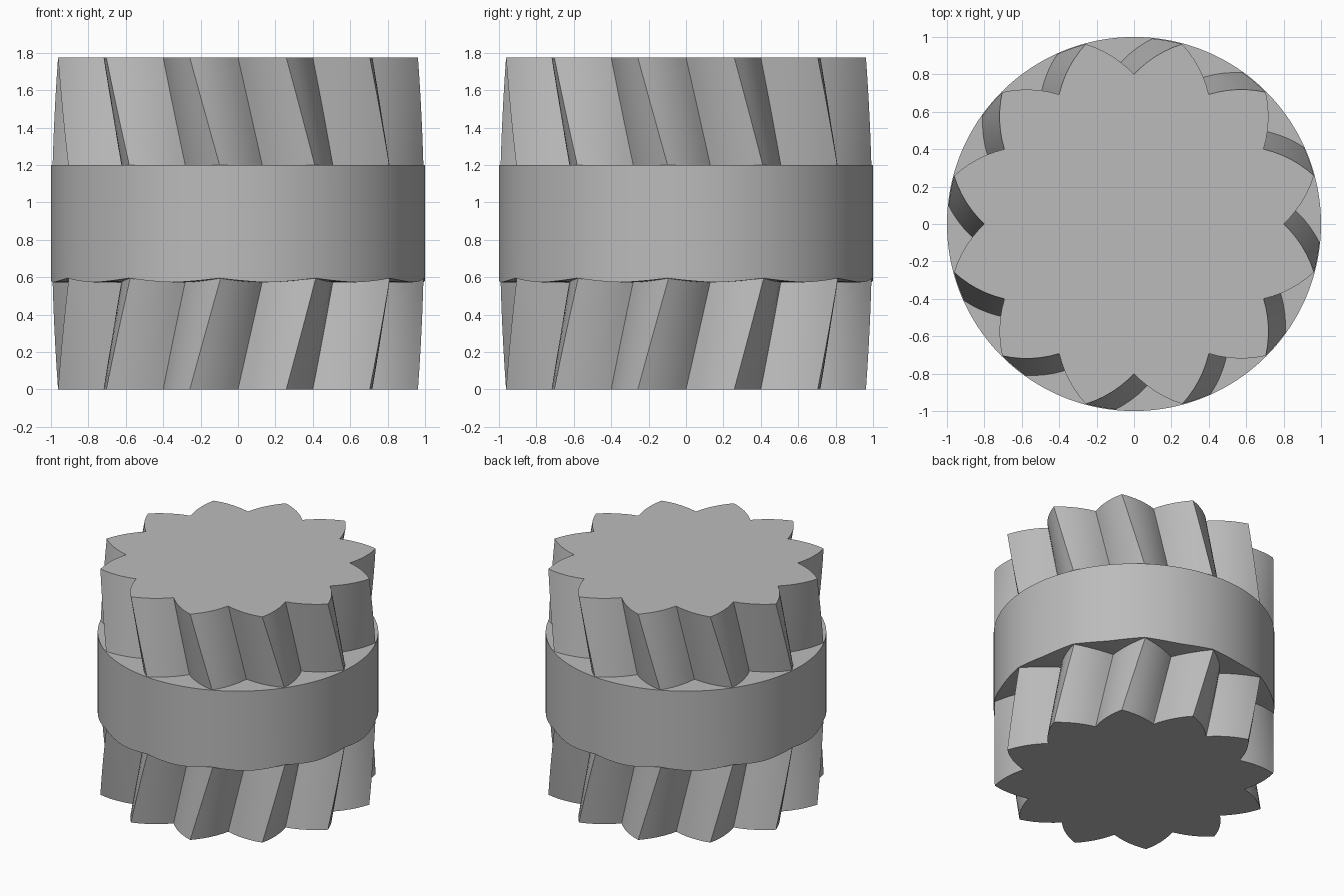
import bpy
import bmesh
from math import cos, sin, pi, radians
from mathutils import Vector, Matrix

cube = bpy.data.objects.get("Cube")
if cube:
    bpy.data.objects.remove(cube, do_unlink=True)

TEETH = 12
HEIGHT = 1.775
HALF = HEIGHT / 2
TWIST = radians(14.4)
TIP_R, ROOT_R = 0.996, 0.80
BAND_LOW, BAND_HIGH = 0.573, 1.2

grey = bpy.data.materials.new("plain grey")
grey.use_nodes = True
colour = (0.5, 0.5, 0.5, 1)
grey.diffuse_color = colour
grey.node_tree.nodes["Principled BSDF"].inputs["Base Color"].default_value = colour


def twist_at(z):
    """Herringbone twist: grows to mid height, then returns."""
    return TWIST * (1 - abs(z - HALF) / HALF)


def polar(r, a):
    return Vector((r * cos(a), r * sin(a), 0))


def loft(name, rings, closed):
    """Skin a list of point rings; cap the ends, or join last to first."""
    bm = bmesh.new()
    loops = [[bm.verts.new(p) for p in ring] for ring in rings]
    pairs = list(zip(loops, loops[1:]))
    if closed:
        pairs.append((loops[-1], loops[0]))
    else:
        bm.faces.new(loops[0])
        bm.faces.new(loops[-1])
    for low, high in pairs:
        n = len(low)
        for i in range(n):
            j = (i + 1) % n
            bm.faces.new((low[i], low[j], high[j], high[i]))
    bmesh.ops.recalc_face_normals(bm, faces=bm.faces)
    mesh = bpy.data.meshes.new(name)
    bm.to_mesh(mesh)
    bm.free()
    mesh.materials.append(grey)
    obj = bpy.data.objects.new(name, mesh)
    bpy.context.collection.objects.link(obj)
    bpy.ops.object.select_all(action="DESELECT")
    obj.select_set(True)
    bpy.context.view_layer.objects.active = obj
    bpy.ops.object.shade_smooth_by_angle(angle=radians(25))
    return obj


# Tooth outline: slightly bulging flanks between roots and tips
def tooth_outline(steps=6, bulge=0.02):
    corners = [polar(TIP_R if k % 2 else ROOT_R, k * pi / TEETH)
               for k in range(2 * TEETH)]
    points = []
    for k, a in enumerate(corners):
        b = corners[(k + 1) % len(corners)]
        along = (b - a).normalized()
        outward = Vector((along.y, -along.x, 0))
        for s in range(steps):
            t = s / steps
            points.append(a.lerp(b, t) + outward * bulge * 4 * t * (1 - t))
    return points


# Toothed core with opposed helical halves
outline = tooth_outline()
layers = 16
core = []
for i in range(layers + 1):
    z = HEIGHT * i / layers
    turn = Matrix.Rotation(twist_at(z), 3, "Z")
    core.append([turn @ p + Vector((0, 0, z)) for p in outline])
loft("toothed_core", core, False)

# Smooth band round the middle, its lower rim lifting slightly at each tooth
SEGMENTS = TEETH * 16
phase = twist_at(BAND_LOW)
angles = [phase + 2 * pi * i / SEGMENTS for i in range(SEGMENTS)]


def band_ring(r, z, lift=0.0):
    ring = []
    for i, a in enumerate(angles):
        near_tip = 1 - abs((i % 16) / 8 - 1)
        ring.append(polar(r, a) + Vector((0, 0, z + lift * near_tip ** 1.5)))
    return ring


loft("middle_band", [
    band_ring(0.74, BAND_LOW),
    band_ring(1.0, BAND_LOW, 0.022),
    band_ring(1.0, BAND_HIGH),
    band_ring(0.74, BAND_HIGH),
], True)
